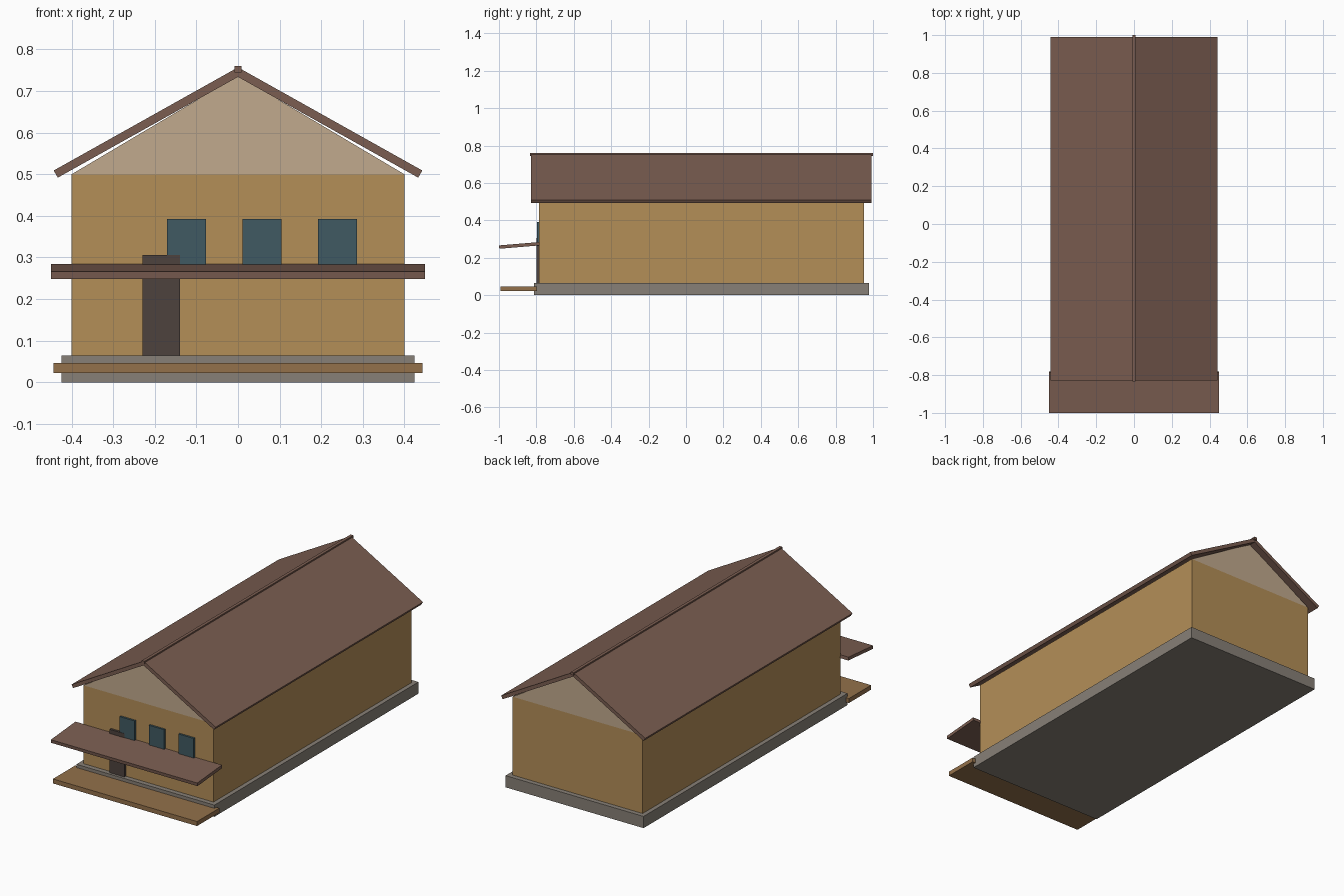
import bpy

if "Cube" in bpy.data.objects:
    bpy.data.objects.remove(bpy.data.objects["Cube"])

def material(name, rgb):
    m = bpy.data.materials.new(name)
    m.diffuse_color = (*[(c / 255) ** 2.2 for c in rgb], 1)
    m.use_nodes = True
    m.node_tree.nodes["Principled BSDF"].inputs["Base Color"].default_value = m.diffuse_color
    return m

STONE = material("stone", (134, 127, 118))
WALL = material("wall", (178, 141, 88))
PLASTER = material("plaster", (192, 168, 140))
ROOF = material("roof", (122, 94, 82))
WOOD = material("wood", (146, 112, 76))
DOOR = material("door", (78, 68, 64))
GLASS = material("glass", (66, 90, 98))

def extrude(name, profile, axis, a, b, mat):
    """Prism: a 2D profile, (x, z) or (y, z), swept from a to b along 'y' or 'x'."""
    def place(p, t):
        return (p[0], t, p[1]) if axis == 'y' else (t, p[0], p[1])
    # keep face normals outward: (x, z) and (y, z) planes have opposite handedness
    area = sum(p[0] * q[1] - q[0] * p[1] for p, q in zip(profile, profile[1:] + profile[:1]))
    if (area > 0) != (axis == 'y'):
        profile = profile[::-1]
    n = len(profile)
    verts = [place(p, t) for t in (a, b) for p in profile]
    faces = [tuple(range(n)), tuple(reversed(range(n, 2 * n)))]
    faces += [(i, i + n, (i + 1) % n + n, (i + 1) % n) for i in range(n)]
    mesh = bpy.data.meshes.new(name)
    mesh.from_pydata(verts, [], faces)
    mesh.materials.append(mat)
    obj = bpy.data.objects.new(name, mesh)
    bpy.context.collection.objects.link(obj)
    return obj

def box(name, x0, x1, y0, y1, z0, z1, mat):
    return extrude(name, [(x0, z0), (x1, z0), (x1, z1), (x0, z1)], 'y', y0, y1, mat)

# Base, walls and gable
box("foundation", -0.424, 0.424, -0.813, 0.978, 0, 0.065, STONE)
box("walls", -0.4, 0.4, -0.786, 0.952, 0.065, 0.5, WALL)
extrude("gable", [(-0.4, 0.5), (0.4, 0.5), (0, 0.737)], 'y', -0.786, 0.952, PLASTER)

# Roof slopes, mirrored, and ridge cap
for side, s in (("left", -1), ("right", 1)):
    slope = [(0, 0.734), (0.433 * s, 0.492), (0.443 * s, 0.509), (0, 0.757)]
    extrude("roof_" + side, slope, 'y', -0.829, 0.991, ROOF)
box("ridge_cap", -0.0085, 0.0085, -0.833, 1.0, 0.745, 0.76, ROOF)

# Front porch: deck and sloping canopy
box("porch_deck", -0.443, 0.443, -0.992, -0.797, 0.022, 0.047, WOOD)
canopy = [(-0.998, 0.248), (-0.782, 0.266), (-0.784, 0.284), (-1.0, 0.266)]
extrude("porch_canopy", canopy, 'x', -0.45, 0.45, ROOF)

# Door and windows
box("front_door", -0.229, -0.139, -0.799, -0.78, 0.065, 0.306, DOOR)
for i in range(3):
    x = -0.124 + 0.1815 * i
    box(f"window_{i + 1}", x - 0.047, x + 0.047, -0.797, -0.78, 0.262, 0.392, GLASS)
